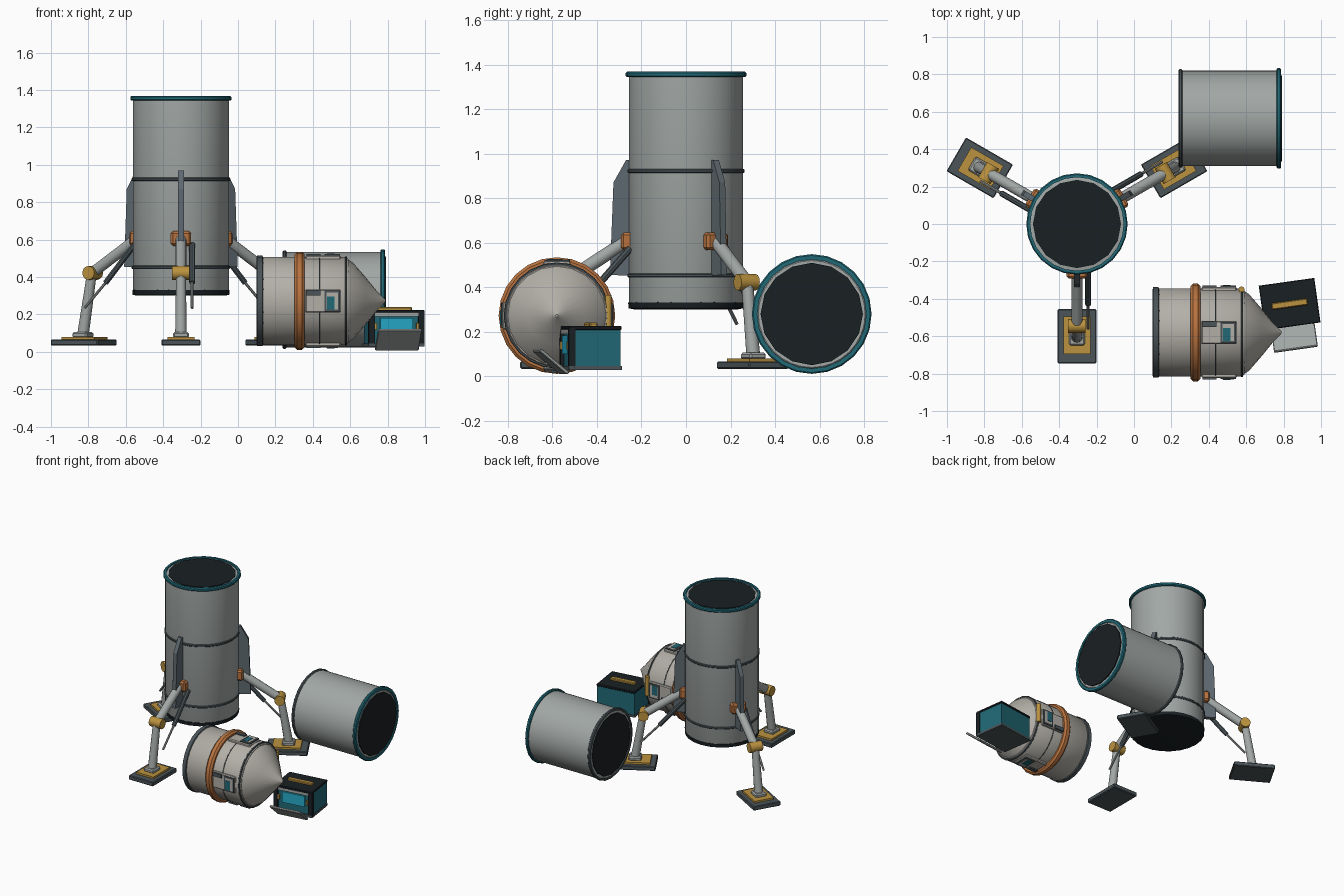
import bpy, bmesh, math
from mathutils import Matrix, Vector

if "Cube" in bpy.data.objects:
    bpy.data.objects.remove(bpy.data.objects["Cube"])

T, R = Matrix.Translation, Matrix.Rotation


def mat(name, *rgb):
    m = bpy.data.materials.new(name)
    m.diffuse_color = (*rgb, 1)
    m.use_nodes = True
    m.node_tree.nodes["Principled BSDF"].inputs["Base Color"].default_value = m.diffuse_color
    return m


GREY = mat("cool_grey", 0.36, 0.39, 0.38)
WARM = mat("warm_grey", 0.45, 0.43, 0.39)
STEEL = mat("dark_steel", 0.07, 0.09, 0.10)
FIN = mat("fin_slate", 0.11, 0.14, 0.16)
BLACK = mat("black", 0.010, 0.014, 0.017)
TEAL = mat("teal", 0.015, 0.14, 0.18)
CYAN = mat("cyan", 0.02, 0.40, 0.58)
ORANGE = mat("orange", 0.48, 0.17, 0.05)
GOLD = mat("gold", 0.50, 0.29, 0.05)


def finish(name, bm, material, m=Matrix(), smooth=True):
    bmesh.ops.recalc_face_normals(bm, faces=bm.faces)
    me = bpy.data.meshes.new(name)
    bm.to_mesh(me)
    bm.free()
    me.transform(m)
    me.materials.append(material)
    ob = bpy.data.objects.new(name, me)
    bpy.context.collection.objects.link(ob)
    if smooth:
        bpy.ops.object.select_all(action='DESELECT')
        ob.select_set(True)
        bpy.context.view_layer.objects.active = ob
        bpy.ops.object.shade_smooth_by_angle(angle=math.radians(35))
    return ob


def lathe(name, prof, material, m=Matrix(), n=24, loop=False):
    """Revolve (radius, height) points round z; loop joins last to first."""
    bm = bmesh.new()
    rings = [[bm.verts.new((r * math.cos(i * math.tau / n), r * math.sin(i * math.tau / n), h))
              for i in range(n)] for r, h in prof]
    pairs = list(zip(rings, rings[1:]))
    if loop:
        pairs.append((rings[-1], rings[0]))
    else:
        bm.faces.new(rings[0])
        bm.faces.new(rings[-1])
    for a, b in pairs:
        for i in range(n):
            j = (i + 1) % n
            bm.faces.new((a[i], a[j], b[j], b[i]))
    return finish(name, bm, material, m)


def band(name, r0, r1, h0, h1, material, m=Matrix()):
    c = (h1 - h0) * 0.25
    lathe(name, [(r0, h0), (r1 - c, h0), (r1, h0 + c), (r1, h1 - c), (r1 - c, h1), (r0, h1)],
          material, m, loop=True)


def box(name, lo, hi, material, m=Matrix(), bevel=0.0):
    bm = bmesh.new()
    lo, hi = Vector(lo), Vector(hi)
    bmesh.ops.create_cube(bm, size=1, matrix=T((lo + hi) / 2) @ Matrix.Diagonal((*(hi - lo), 1)))
    if bevel:
        bmesh.ops.bevel(bm, geom=bm.edges[:], offset=bevel, segments=1, affect='EDGES')
    return finish(name, bm, material, m, False)


def rod(name, a, b, r0, r1, material, m=Matrix(), n=12):
    a, b = Vector(a), Vector(b)
    q = (b - a).to_track_quat('Z', 'Y').to_matrix().to_4x4()
    return lathe(name, [(r0, 0), (r1, (b - a).length)], material, m @ T(a) @ q, n)


def extrude(name, pts, width, material, m=Matrix()):
    """Plate from an x-z outline, centred across y."""
    bm = bmesh.new()
    f = bm.faces.new([bm.verts.new((x, -width / 2, z)) for x, z in pts])
    g = bmesh.ops.extrude_face_region(bm, geom=[f])["geom"]
    bmesh.ops.translate(bm, vec=(0, width, 0), verts=[v for v in g if isinstance(v, bmesh.types.BMVert)])
    return finish(name, bm, material, m, False)


# Standing booster
S = T((-0.305, 0, 0))
lathe("booster_body", [(0.25, 0.315), (0.257, 0.33), (0.257, 1.355), (0.24, 1.36)], GREY, S, 32)
lathe("booster_base", [(0.235, 0.30), (0.258, 0.305), (0.260, 0.33), (0.25, 0.335)], BLACK, S)
lathe("booster_top_opening", [(0.236, 1.345), (0.236, 1.364)], BLACK, S, 16)
band("booster_top_ring", 0.25, 0.271, 1.343, 1.368, TEAL, S)
for i, z in enumerate((0.452, 0.922)):
    band(f"booster_seam_{i}", 0.25, 0.264, z - 0.009, z + 0.009, STEEL, S)

# Landing legs and fins (local x points outward)
for k, deg in enumerate((30, 150, 270)):
    L = S @ R(math.radians(deg), 4, 'Z')
    extrude(f"fin_{k}", [(0.24, 0.45), (0.342, 0.455), (0.326, 0.87), (0.27, 0.97), (0.24, 0.97)],
            0.03, FIN, L)
    box(f"leg_mount_{k}", (0.24, -0.055, 0.567), (0.292, 0.055, 0.645), ORANGE, L, 0.012)
    rod(f"upper_strut_{k}", (0.27, 0, 0.605), (0.55, 0, 0.42), 0.03, 0.03, GREY, L)
    rod(f"knee_{k}", (0.545, -0.047, 0.422), (0.545, 0.047, 0.422), 0.037, 0.037, GOLD, L)
    rod(f"lower_strut_{k}", (0.55, 0, 0.42), (0.605, 0, 0.09), 0.026, 0.031, GREY, L)
    box(f"ankle_{k}", (0.56, -0.042, 0.075), (0.65, 0.042, 0.105), GREY, L, 0.008)
    box(f"foot_pad_{k}", (0.455, -0.104, 0.033), (0.745, 0.104, 0.066), STEEL, L, 0.005)
    box(f"foot_plate_{k}", (0.495, -0.073, 0.064), (0.695, 0.073, 0.08), GOLD, L)
    rod(f"damper_sleeve_{k}", (0.25, 0.06, 0.575), (0.43, 0.06, 0.37), 0.016, 0.016, STEEL, L, 8)
    rod(f"damper_rod_{k}", (0.42, 0.06, 0.38), (0.56, 0.06, 0.235), 0.008, 0.008, GREY, L, 8)

# Lying tank section along x
X = R(math.pi / 2, 4, 'Y')
C = T((0, 0.565, 0.279)) @ X
lathe("tank_body", [(0.24, 0.243), (0.255, 0.25), (0.255, 0.77), (0.24, 0.782)], GREY, C, 32)
band("tank_rear_ring", 0.245, 0.263, 0.238, 0.26, STEEL, C)
band("tank_front_ring", 0.245, 0.269, 0.762, 0.786, TEAL, C)
lathe("tank_front_opening", [(0.23, 0.77), (0.23, 0.79)], BLACK, C, 16)
lathe("tank_rear_opening", [(0.23, 0.237), (0.23, 0.25)], BLACK, C, 16)

# Lying nose capsule along x
P = T((0, -0.58, 0.272))
N = P @ X
lathe("capsule_body", [(0.225, 0.11), (0.235, 0.125), (0.235, 0.575), (0.225, 0.59)], WARM, N, 32)
lathe("capsule_nose", [(0.228, 0.58), (0.205, 0.615), (0.13, 0.68), (0.05, 0.745), (0.006, 0.788)], WARM, N, 20)
lathe("capsule_base", [(0.22, 0.098), (0.242, 0.102), (0.242, 0.13), (0.23, 0.138)], STEEL, N)
band("capsule_belt", 0.225, 0.262, 0.303, 0.355, ORANGE, N)
band("capsule_seam_rear", 0.228, 0.238, 0.432, 0.438, STEEL, N)
band("capsule_seam_front", 0.222, 0.239, 0.572, 0.584, STEEL, N)
for k in range(4):
    W = P @ R(k * math.pi / 2, 4, 'X')
    box(f"hatch_panel_{k}", (0.36, -0.062, 0.215), (0.55, 0.062, 0.243), WARM, W, 0.006)
    box(f"hatch_frame_{k}", (0.462, -0.056, 0.22), (0.545, 0.056, 0.25), STEEL, W)
    box(f"hatch_cover_{k}", (0.472, -0.046, 0.22), (0.535, 0.046, 0.252), WARM, W)
    box(f"hatch_pane_{k}", (0.475, -0.045, 0.23), (0.515, 0.025, 0.255), TEAL, W)
    box(f"hatch_hinge_{k}", (0.365, 0.03, 0.22), (0.44, 0.058, 0.252), STEEL, W)
# Gold grab handle on the far side
rod("grab_handle", (0.575, -0.35, 0.22), (0.575, -0.35, 0.365), 0.016, 0.016, GOLD)
for i, z in enumerate((0.235, 0.35)):
    rod(f"grab_handle_post_{i}", (0.575, -0.40, z), (0.575, -0.35, z), 0.010, 0.010, GOLD, n=8)

# Supply crate with its lid folded out
B = T((0.832, -0.428, 0)) @ R(math.radians(8), 4, 'Z')
box("crate_body", (-0.145, -0.105, 0.035), (0.145, 0.115, 0.215), TEAL, B)
box("crate_top", (-0.15, -0.12, 0.208), (0.15, 0.12, 0.225), BLACK, B, 0.004)
box("crate_floor", (-0.15, -0.12, 0.028), (0.15, 0.12, 0.045), STEEL, B)
for s in (-1, 1):
    a, b = sorted((s * 0.15, s * 0.118))
    box("crate_front_post", (a, -0.12, 0.035), (b, -0.09, 0.215), BLACK, B)
    a, b = sorted((s * 0.118, s * 0.106))
    box("crate_latch", (a, -0.124, 0.12), (b, -0.10, 0.155), GOLD, B)
box("crate_front_lintel", (-0.12, -0.118, 0.19), (0.12, -0.10, 0.21), GREY, B)
box("crate_screen", (-0.088, -0.117, 0.10), (0.088, -0.10, 0.182), CYAN, B)
box("crate_top_handle", (-0.097, -0.018, 0.22), (0.097, 0.018, 0.24), GOLD, B, 0.005)
lid = B @ T((0, -0.118, 0.012)) @ R(math.radians(-40), 4, 'X')
box("crate_lid", (-0.118, -0.165, -0.008), (0.118, 0, 0.008), GREY, lid, 0.004)
